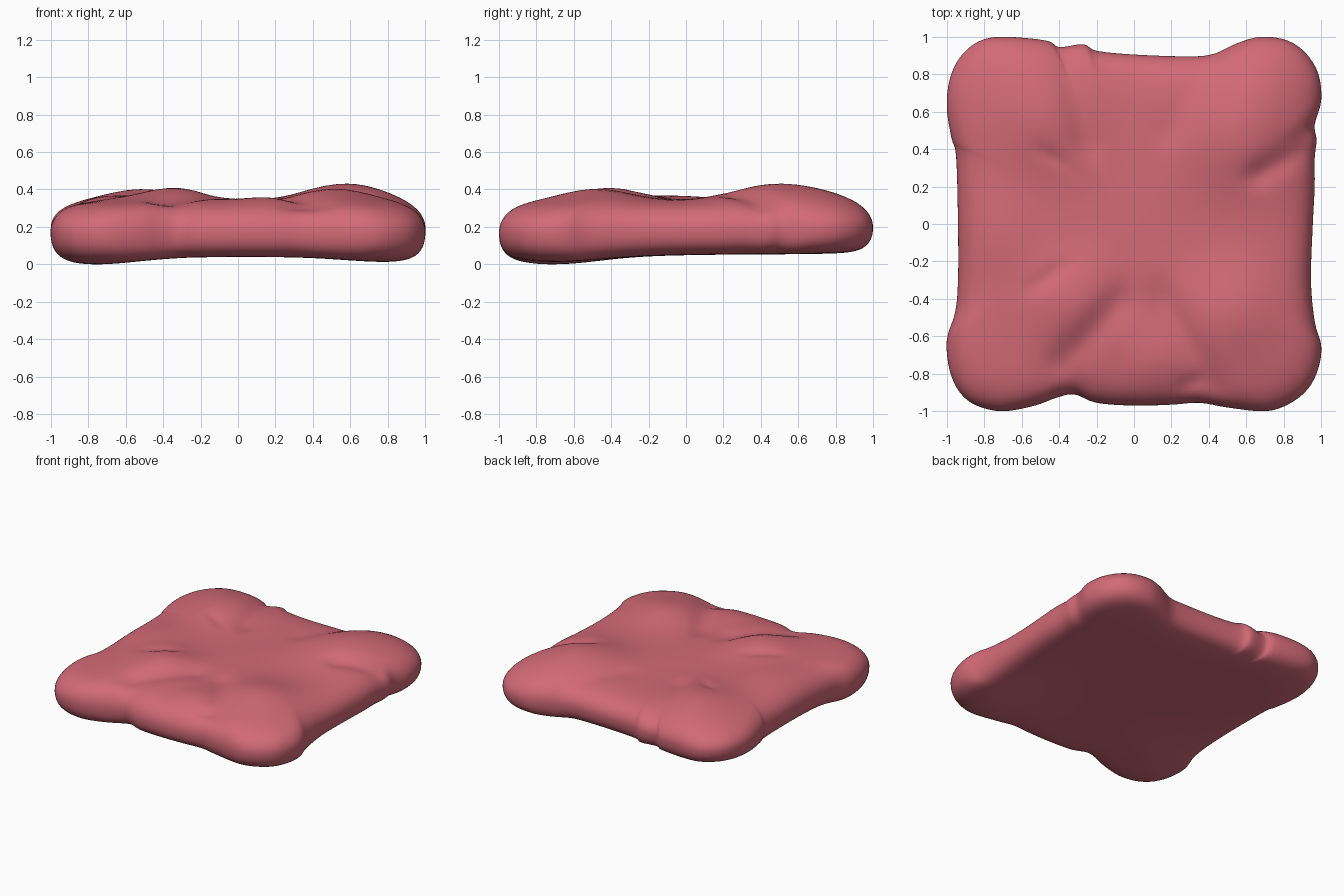
import bpy, bmesh, math
from mathutils import Vector

if "Cube" in bpy.data.objects:
    bpy.data.objects.remove(bpy.data.objects["Cube"])

# Outline seen from above: counter-clockwise from the right side
OUTLINE = [(.955, 0), (.965, .2), (.965, .35), (.975, .45), (.965, .53), (1, .66), (.985, .8),
           (.92, .91), (.82, .98), (.68, 1), (.55, .965), (.43, .91), (.3, .895), (0, .905),
           (-.2, .925), (-.27, .96), (-.4, .945), (-.47, .98), (-.7, 1), (-.83, .975),
           (-.93, .89), (-.985, .77), (-1, .62), (-.975, .46), (-.95, .36), (-.94, 0),
           (-.94, -.3), (-.955, -.47), (-1, -.62), (-.985, -.78), (-.93, -.9), (-.84, -.97),
           (-.7, -1), (-.53, -.97), (-.42, -.93), (-.32, -.91), (-.2, -.955), (0, -.97),
           (.2, -.965), (.35, -.955), (.5, -.98), (.7, -1), (.83, -.96), (.93, -.88),
           (.985, -.77), (1, -.65), (.965, -.52), (.945, -.3)]
# Soft mounds on top: x, y, radius, height
MOUNDS = [(.56, .46, .30, .085), (-.34, -.42, .25, .07), (-.50, .55, .27, .06),
          (.52, -.48, .26, .065), (-.7, -.05, .25, .03), (.12, -.72, .15, .02),
          (.70, .75, .25, .035), (-.65, .78, .22, .015), (0, 0, .3, .008)]
# Creases on top: start, end, width, depth
CREASES = [(-.40, .95, -.24, .42, .07, .025), (-.08, -.42, -.38, -.74, .09, .03),
           (.15, -.40, .42, -.86, .08, .025), (.66, .26, .90, .40, .07, .03),
           (-.52, -.33, -.40, -.24, .05, .015), (.45, .93, .2, .5, .09, .015),
           (-.48, .38, -.4, .34, .04, .015), (.28, -.86, .34, -.84, .05, .02)]


def bump(d, w):
    return math.exp(-(d / w) ** 2)


def top_height(x, y):
    z = .335 + sum(h * bump(math.hypot(x - a, y - b), r) for a, b, r, h in MOUNDS)
    for ax, ay, bx, by, w, depth in CREASES:
        a, ab = Vector((ax, ay)), Vector((bx - ax, by - ay))
        t = max(0, min(1, (Vector((x, y)) - a).dot(ab) / ab.length_squared))
        z -= depth * bump((Vector((x, y)) - a - ab * t).length, w)
    return z


def bottom_height(x, y):
    z = .046 + .014 * y
    for cx, cy, d in [(-.8, -.72, .042), (.85, -.72, .03), (-.75, .7, .004), (.75, .7, .004)]:
        z -= d * bump(math.hypot(x - cx, y - cy), .36)
    return z


def smooth_loop(pts, steps):
    # Catmull-Rom curve through the outline
    out, n = [], len(pts)
    for i in range(n):
        a, b, c, d = (Vector(pts[(i + k) % n]) for k in (-1, 0, 1, 2))
        for s in range(steps):
            t = s / steps
            out.append(.5 * (2 * b + (c - a) * t + (2 * a - 5 * b + 4 * c - d) * t * t
                             + (3 * b - a - 3 * c + d) * t ** 3))
    return out


# Cushion: rings swept from the bottom centre, round the rim, to the top centre
loop = smooth_loop(OUTLINE, 4)
half = [1 - (1 - k / 32) ** 2.2 for k in range(1, 32)]
steps = [(t, -1) for t in half] + [(1, 0)] + [(t, 1) for t in reversed(half)]
bm = bmesh.new()
rings = []
for t, side in steps:
    ring = []
    for p in loop:
        x, y = p * t
        rim = .18 + .015 * y
        # the underside rim is squarer than the upper one
        full = (1 - t ** (10 if side > 0 else 17)) ** (.5 if side > 0 else .45)
        end = top_height(x, y) if side > 0 else bottom_height(x, y)
        ring.append(bm.verts.new((x, y, rim + (end - rim) * full if side else rim)))
    rings.append(ring)
n = len(loop)
for lo, hi in zip(rings, rings[1:]):
    for i in range(n):
        j = (i + 1) % n
        bm.faces.new((lo[i], lo[j], hi[j], hi[i]))
low = bm.verts.new((0, 0, bottom_height(0, 0)))
high = bm.verts.new((0, 0, top_height(0, 0)))
for i in range(n):
    j = (i + 1) % n
    bm.faces.new((low, rings[0][j], rings[0][i]))
    bm.faces.new((high, rings[-1][i], rings[-1][j]))
floor = min(v.co.z for v in bm.verts)
for v in bm.verts:
    v.co.z -= floor
bmesh.ops.recalc_face_normals(bm, faces=bm.faces)
for f in bm.faces:
    f.smooth = True
mesh = bpy.data.meshes.new("cushion")
bm.to_mesh(mesh)
bm.free()
mat = bpy.data.materials.new("rose pink fabric")
mat.diffuse_color = (.65, .145, .185, 1)
mat.use_nodes = True
mat.node_tree.nodes["Principled BSDF"].inputs["Base Color"].default_value = mat.diffuse_color
mesh.materials.append(mat)
bpy.context.collection.objects.link(bpy.data.objects.new("cushion", mesh))
